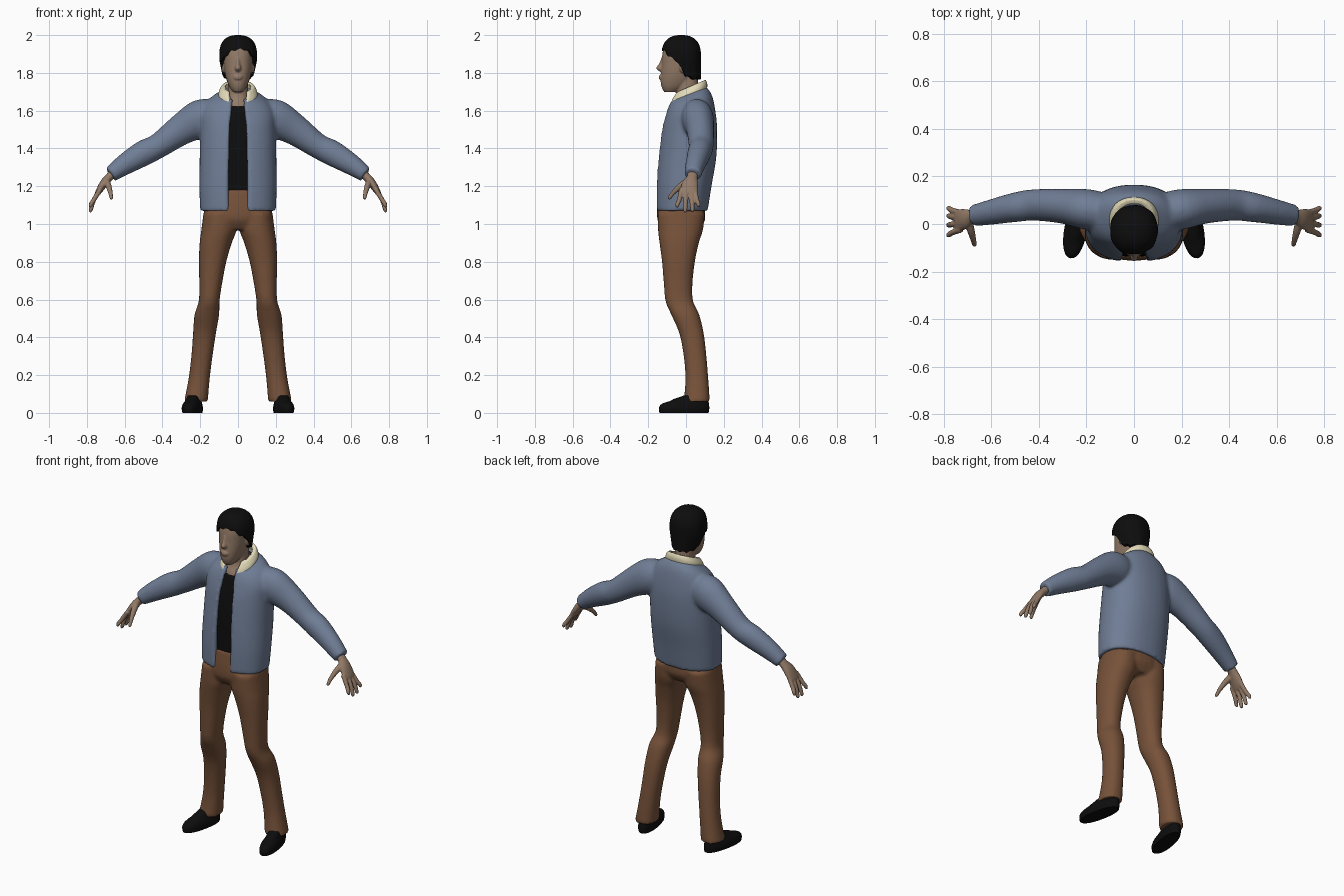
import bpy, bmesh
from math import sin, cos, acos, pi, radians, copysign, degrees
from mathutils import Vector, Matrix

cube = bpy.data.objects.get("Cube")
if cube:
    bpy.data.objects.remove(cube, do_unlink=True)


def material(name, r, g, b):
    m = bpy.data.materials.new(name)
    m.use_nodes = True
    m.diffuse_color = (r, g, b, 1)
    shader = m.node_tree.nodes["Principled BSDF"]
    shader.inputs["Base Color"].default_value = (r, g, b, 1)
    shader.inputs["Roughness"].default_value = 0.9
    return m


BLUE = material("dusty blue cloth", .16, .205, .30)
BROWN = material("brown cloth", .185, .085, .042)
SKIN = material("skin", .29, .195, .135)
CREAM = material("cream wool", .76, .70, .48)
BLACK = material("black", .004, .004, .004)


def smooth_rows(rows, steps=4):
    """Catmull-Rom interpolation of rows of numbers."""
    out = []
    last = len(rows) - 1
    for i in range(last):
        a, b, c, d = (rows[max(0, min(last, i + k))] for k in (-1, 0, 1, 2))
        for s in range(steps):
            t = s / steps
            out.append([q + .5 * t * (r - p + t * (2 * p - 5 * q + 4 * r - e
                        + t * (3 * (q - r) + e - p)))
                        for p, q, r, e in zip(a, b, c, d)])
    return out + [list(rows[-1])]


def ring(z, x0, x1, y0, y1, tilt=0, gap=0, wall=0, p=2.25, n=36):
    """Rounded horizontal section; with a wall it becomes a C open at the front."""
    cx, cy, a, b = (x0 + x1) / 2, (y0 + y1) / 2, (x1 - x0) / 2, (y1 - y0) / 2
    start = -acos(min(1, gap / a) ** (p / 2)) if wall else -pi / 2
    sweep = pi - 2 * start if wall else 2 * pi
    angles = [start + sweep * i / (n - 1 if wall else n) for i in range(n)]

    def point(t, inset):
        x = (a - inset) * copysign(abs(cos(t)) ** (2 / p), cos(t))
        y = (b - inset) * copysign(abs(sin(t)) ** (2 / p), sin(t))
        return Vector((cx + x, cy + y, z + tilt * y))
    pts = [point(t, 0) for t in angles]
    if wall:
        pts += [point(t, wall) for t in reversed(angles)]
    return pts


def skin_rings(bm, rings, caps=True):
    loops = [[bm.verts.new(p) for p in r] for r in rings]
    for lo, hi in zip(loops, loops[1:]):
        for i in range(len(lo)):
            j = (i + 1) % len(lo)
            bm.faces.new((lo[i], lo[j], hi[j], hi[i]))
    if caps:
        bm.faces.new(loops[0])
        bm.faces.new(loops[-1])


def loft(bm, rows, **kw):
    skin_rings(bm, [ring(*r, **kw) for r in smooth_rows(rows)])


def tube(bm, rows, side=(0, 1, 0), n=16):
    """Tube along x, y, z with a radius along the side axis and one across it."""
    rows = smooth_rows(rows)
    rings = []
    for i, r in enumerate(rows):
        t = Vector(rows[min(i + 1, len(rows) - 1)][:3]) - Vector(rows[max(i - 1, 0)][:3])
        t.normalize()
        u = Vector(side)
        u = (u - t * u.dot(t)).normalized()
        v = t.cross(u)
        rings.append([Vector(r[:3]) + u * r[3] * cos(2 * pi * k / n)
                      + v * r[4] * sin(2 * pi * k / n) for k in range(n)])
    skin_rings(bm, rings)


def finish(bm, name, mat, mirror=False, voxel=0, relax=3):
    bmesh.ops.recalc_face_normals(bm, faces=bm.faces)
    mesh = bpy.data.meshes.new(name)
    bm.to_mesh(mesh)
    bm.free()
    mesh.materials.append(mat)
    ob = bpy.data.objects.new(name, mesh)
    bpy.context.collection.objects.link(ob)
    bpy.ops.object.select_all(action='DESELECT')
    ob.select_set(True)
    bpy.context.view_layer.objects.active = ob
    bpy.ops.object.shade_smooth_by_angle(angle=radians(50))
    if mirror:
        ob.modifiers.new("mirror", 'MIRROR').use_clip = False
    if voxel:
        m = ob.modifiers.new("blend", 'REMESH')
        m.mode, m.voxel_size, m.use_smooth_shade = 'VOXEL', voxel, True
        m = ob.modifiers.new("relax", 'SMOOTH')
        m.factor, m.iterations = .5, relax
    return ob


# Jacket: open body shell blended with both sleeves
bm = bmesh.new()
loft(bm, [(1.07, -.2, .2, -.16, .115, 0, .052),
          (1.2, -.205, .205, -.16, .135, 0, .055),
          (1.35, -.203, .203, -.15, .16, 0, .052),
          (1.5, -.2, .2, -.13, .165, 0, .048),
          (1.59, -.195, .195, -.11, .155, .1, .04),
          (1.655, -.155, .155, -.095, .135, .28, .035),
          (1.695, -.085, .085, -.08, .1, .42, .035)], wall=.028)
for s in (1, -1):
    tube(bm, [(s * .13, .05, 1.57, .08, .09), (s * .2, .062, 1.555, .085, .103),
              (s * .3, .075, 1.5, .073, .083), (s * .42, .08, 1.415, .066, .066),
              (s * .5, .07, 1.375, .062, .068), (s * .6, .05, 1.315, .053, .056),
              (s * .675, .035, 1.262, .045, .042)], n=24)
finish(bm, "jacket", BLUE, voxel=.01, relax=4)

# Shearling collar: tilted band with a front opening
bm = bmesh.new()
loft(bm, [(1.672, -.105, .105, -.09, .112, .43, .042),
          (1.70, -.101, .101, -.083, .113, .43, .05),
          (1.727, -.085, .085, -.068, .105, .43, .058)], wall=.022)
finish(bm, "collar", CREAM, voxel=.005, relax=3)

# Shirt
bm = bmesh.new()
loft(bm, [(1.15, -.185, .185, -.138, .11), (1.35, -.185, .185, -.132, .14),
          (1.5, -.18, .18, -.113, .14), (1.6, -.15, .15, -.088, .12),
          (1.625, -.12, .12, -.075, .1)])
finish(bm, "shirt", BLACK)

# Trousers: hips blended with two legs
bm = bmesh.new()
loft(bm, [(1.18, -.165, .165, -.143, .09), (1.08, -.178, .178, -.153, .1),
          (1.02, -.187, .187, -.15, .1), (.97, -.17, .17, -.12, .07)])
for s in (1, -1):
    leg = [(1.06, .012, .182, -.15, .1), (.97, .008, .194, -.148, .09),
           (.9, .033, .203, -.14, .068), (.8, .062, .207, -.127, .047),
           (.68, .085, .205, -.117, .034), (.59, .098, .208, -.108, .038),
           (.52, .1, .23, -.078, .07), (.42, .117, .238, -.035, .094),
           (.3, .135, .247, -.012, .108), (.18, .15, .262, -.003, .118),
           (.06, .16, .285, -.012, .126)]
    loft(bm, [(z, min(s * a, s * b), max(s * a, s * b), c, d) for z, a, b, c, d in leg])
finish(bm, "trousers", BROWN, voxel=.01, relax=3)

# Shoes, toes turned out
bm = bmesh.new()
loft(bm, [(0, .187, .279, -.145, .12), (.025, .185, .283, -.148, .124),
          (.048, .19, .278, -.132, .122, -.02), (.068, .198, .27, -.07, .118, -.05),
          (.09, .2, .268, -.01, .112, -.05)], n=28)
bmesh.ops.rotate(bm, verts=bm.verts, cent=(.228, .03, 0),
                 matrix=Matrix.Rotation(radians(11), 3, 'Z'))
finish(bm, "shoes", BLACK, mirror=True)

# Hands: palm, four spread fingers and a thumb
bm = bmesh.new()
tube(bm, [(.645, .037, 1.285, .03, .025), (.68, .033, 1.25, .028, .022),
          (.71, .022, 1.215, .042, .022), (.742, .014, 1.165, .047, .015),
          (.748, .013, 1.155, .03, .008)])
for root, tip, low in ((-.024, -.046, 1.088), (.002, -.004, 1.062),
                       (.027, .034, 1.064), (.047, .066, 1.09)):
    mid = (root + tip) / 2
    tube(bm, [(.728, root, 1.185, .013, .013), (.762, mid, 1.13, .0125, .0125),
              (.779, tip, low + .015, .011, .011), (.782, tip, low, .006, .006)], n=10)
tube(bm, [(.695, .01, 1.225, .018, .02), (.685, -.03, 1.2, .016, .017),
          (.675, -.068, 1.165, .012, .012), (.671, -.086, 1.14, .01, .01),
          (.67, -.09, 1.13, .006, .006)], side=(1, 0, 0), n=10)
finish(bm, "hands", SKIN, mirror=True, voxel=.0045, relax=2)

# Head, neck, nose and ears
bm = bmesh.new()
loft(bm, [(1.56, -.08, .08, -.085, .08), (1.63, -.07, .07, -.075, .08),
          (1.69, -.055, .055, -.05, .068), (1.82, -.055, .055, -.05, .06)])
loft(bm, [(1.698, -.025, .025, -.115, -.05), (1.72, -.042, .042, -.127, -.01),
          (1.75, -.056, .056, -.134, .03), (1.79, -.068, .068, -.133, .055),
          (1.84, -.075, .075, -.129, .06), (1.9, -.077, .077, -.125, .06),
          (1.95, -.068, .068, -.11, .05), (1.98, -.04, .04, -.07, .03)])
loft(bm, [(1.88, -.009, .009, -.132, -.1), (1.85, -.011, .011, -.142, -.1),
          (1.825, -.017, .017, -.158, -.1), (1.808, -.012, .012, -.142, -.1)], n=16)
loft(bm, [(1.765, -.022, .022, -.142, -.1), (1.778, -.027, .027, -.145, -.1),
          (1.79, -.02, .02, -.139, -.1)], n=16)
for s in (1, -1):
    bmesh.ops.create_uvsphere(bm, u_segments=12, v_segments=8, radius=1, matrix=(
        Matrix.Translation((s * .078, -.015, 1.835)) @ Matrix.Diagonal((.012, .022, .036, 1))))
finish(bm, "head", SKIN, voxel=.005, relax=2)

# Hair: cap whose lower edge follows a hairline by angle from the front
HAIRLINE = [(0, 1.925), (25, 1.918), (45, 1.89), (65, 1.872), (82, 1.855),
            (98, 1.79), (125, 1.77), (181, 1.77)]


def hairline(t):
    deg = abs(degrees(t))
    for (a, za), (b, zb) in zip(HAIRLINE, HAIRLINE[1:]):
        if deg <= b:
            z = za + (zb - za) * (deg - a) / (b - a)
            break
    return z + .014 * sin(t) * max(0, cos(t)) + .005 * sin(13 * t)


def hair_point(t, s, inset=1):
    low = hairline(t)
    z = 2 - (2 - low) * s ** 1.8
    up = max(0, (z - 1.89) / .11)
    f = inset * max(0, 1 - up ** 2.5) ** (1 / 2.5) * (1 + .012 * sin(9 * t) * s)
    taper = 1 - .2 * max(0, (1.87 - z) / .1)
    x = copysign(abs(sin(t)) ** .9, sin(t)) * .1 * taper
    y = copysign(abs(cos(t)) ** .9, cos(t)) * .104
    return Vector((x * f, -.025 - y * f, z))


bm = bmesh.new()
turn = [-pi + 2 * pi * i / 72 for i in range(72)]
levels = [max(.02, k / 18) for k in range(19)]
skin_rings(bm, [[hair_point(t, s) for t in turn] for s in levels]
           + [[hair_point(t, 1, .7) for t in turn]])
finish(bm, "hair", BLACK)
